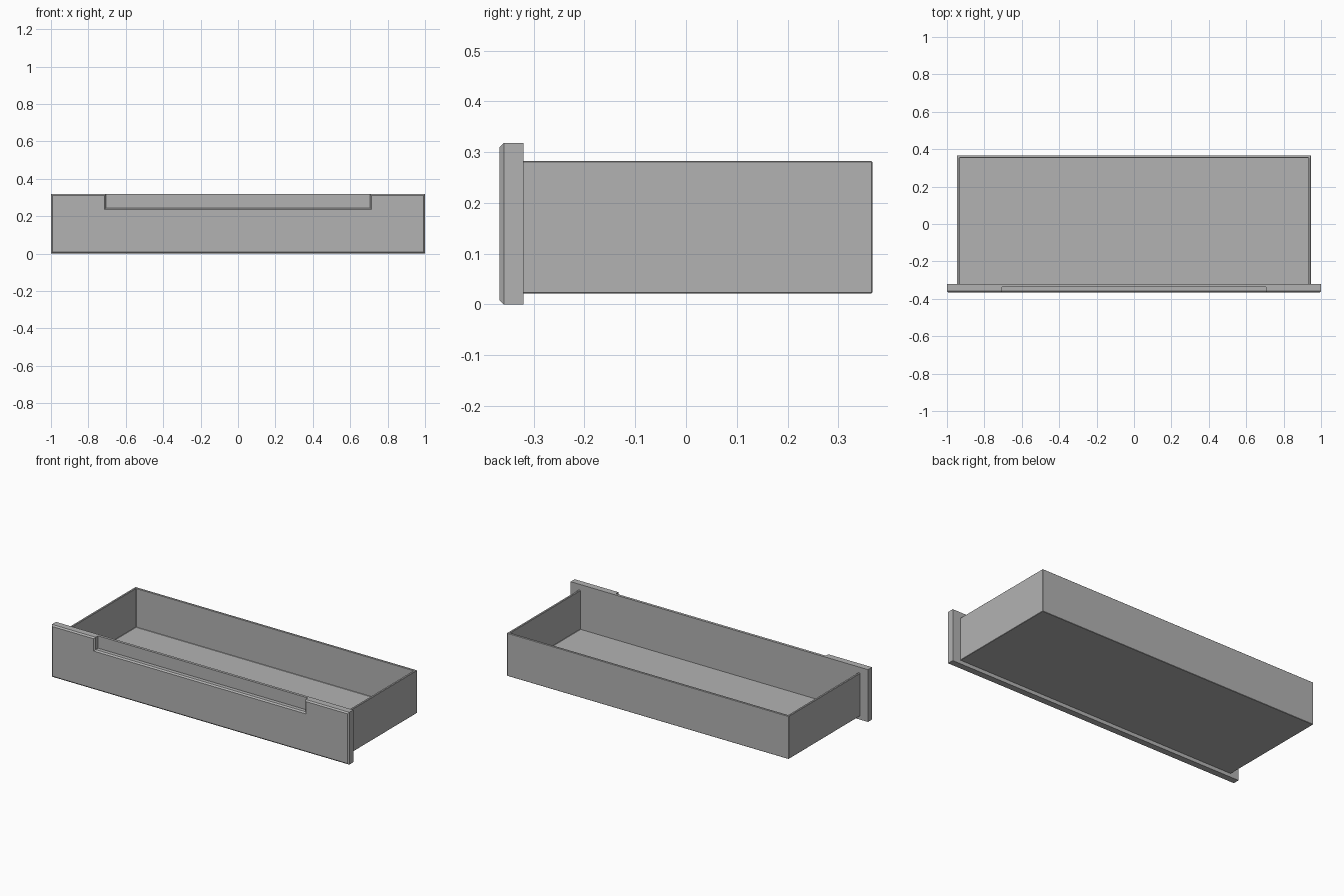
import bpy
import bmesh

if "Cube" in bpy.data.objects:
    bpy.data.objects.remove(bpy.data.objects["Cube"], do_unlink=True)

grey = bpy.data.materials.new("plain grey")
grey.use_nodes = True
GREY = (0.45, 0.45, 0.45, 1)
grey.diffuse_color = GREY
grey.node_tree.nodes["Principled BSDF"].inputs["Base Color"].default_value = GREY


def add_object(name, bm):
    bmesh.ops.recalc_face_normals(bm, faces=bm.faces)
    mesh = bpy.data.meshes.new(name)
    bm.to_mesh(mesh)
    bm.free()
    mesh.materials.append(grey)
    obj = bpy.data.objects.new(name, mesh)
    bpy.context.collection.objects.link(obj)
    return obj


def box(name, low, high):
    bm = bmesh.new()
    bmesh.ops.create_cube(bm, size=1)
    for v in bm.verts:
        v.co = [(a + b) / 2 + c * (b - a) for a, b, c in zip(low, high, v.co)]
    return add_object(name, bm)


# Front panel: chamfered face with a finger recess along the top edge
HEIGHT, NOTCH, LEDGE, CHAMFER = 0.318, 0.706, 0.243, 0.008
FRONT, RECESS, BACK = -0.367, -0.336, -0.32


def panel_loop(bm, y, c):
    x, top, n = 1 - c, HEIGHT - c, NOTCH + c
    points = [(-x, c), (x, c), (x, top), (n, top), (n, LEDGE - c),
              (-n, LEDGE - c), (-n, top), (-x, top)]
    return [bm.verts.new((px, y, pz)) for px, pz in points]


def bridge(bm, a, b):
    for i in range(len(a)):
        j = (i + 1) % len(a)
        bm.faces.new((a[i], a[j], b[j], b[i]))


bm = bmesh.new()
face = panel_loop(bm, FRONT, CHAMFER)
rim = panel_loop(bm, FRONT + CHAMFER, 0)
inner = panel_loop(bm, RECESS, 0)
bm.faces.new(face)
bridge(bm, face, rim)
bridge(bm, rim, inner)
bm.faces.new(inner[3:7])
outline = inner[:4] + inner[6:]
rear = [bm.verts.new((v.co.x, BACK, v.co.z)) for v in outline]
bridge(bm, outline, rear)
bm.faces.new(rear)
add_object("front_panel", bm)

# Tray: floor, two sides and a back, closed at the front by the panel
WIDTH, DEPTH, WALL = 0.947, 0.367, 0.013
tray = box("drawer_tray", (-WIDTH, BACK - 0.005, 0.022), (WIDTH, DEPTH, 0.283))
cavity = box("cavity_cutter", (WALL - WIDTH, BACK - 0.1, 0.046),
             (WIDTH - WALL, DEPTH - WALL, 0.5))
cavity.hide_render = True
cut = tray.modifiers.new("cavity", 'BOOLEAN')
cut.operation = 'DIFFERENCE'
cut.solver = 'EXACT'
cut.object = cavity
bevel = tray.modifiers.new("soft_edges", 'BEVEL')
bevel.width = 0.002
bevel.segments = 1

# Bake the modifiers and drop the cutter
bpy.context.view_layer.objects.active = tray
for name in ("cavity", "soft_edges"):
    bpy.ops.object.modifier_apply(modifier=name)
bpy.data.objects.remove(cavity, do_unlink=True)
